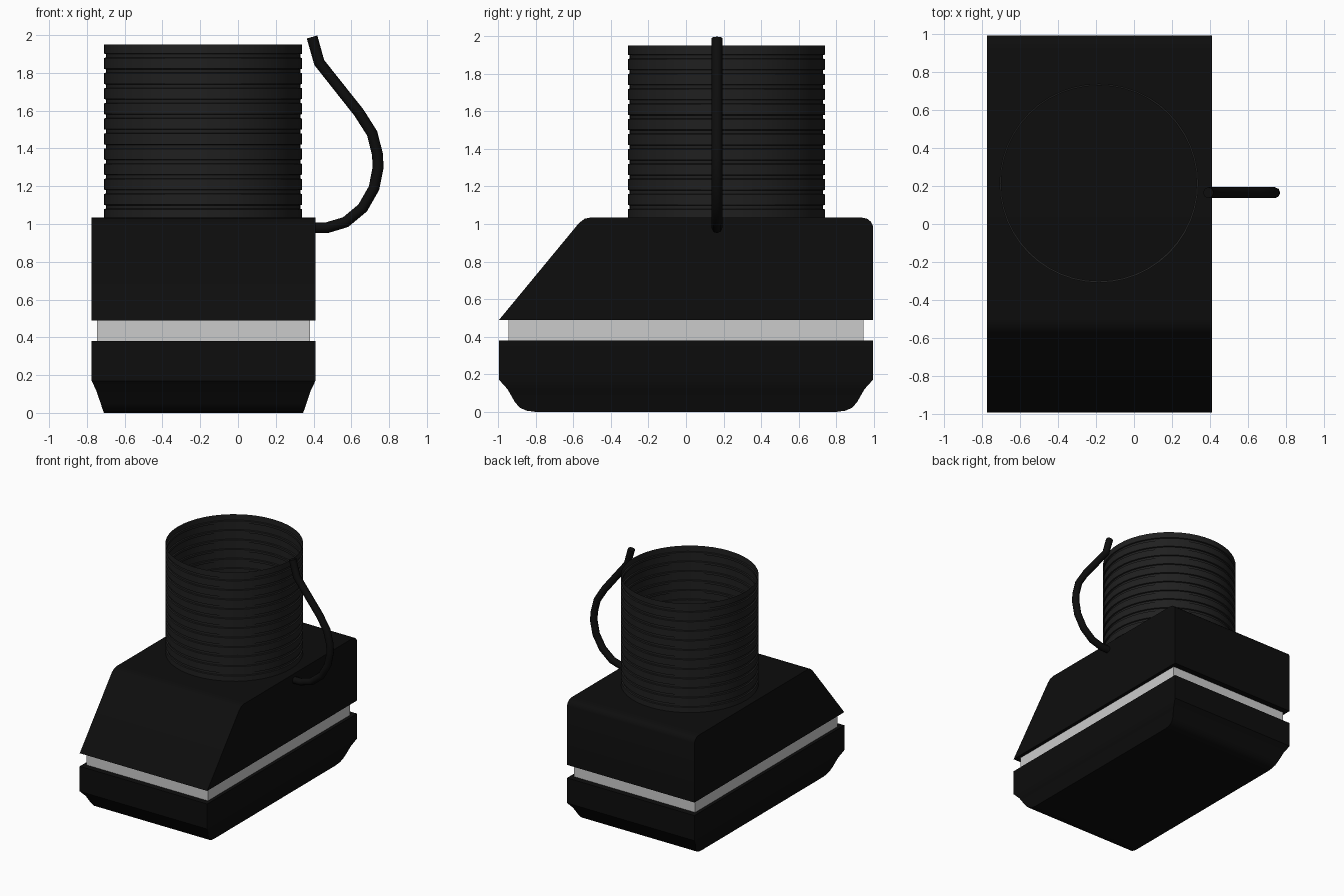
import bpy, bmesh, math

if "Cube" in bpy.data.objects:
    bpy.data.objects.remove(bpy.data.objects["Cube"])

X0, X1, Y0, Y1 = -0.775, 0.41, -0.995, 0.995


def material(name, v):
    m = bpy.data.materials.new(name)
    m.diffuse_color = (v, v, v, 1)
    m.use_nodes = True
    m.node_tree.nodes["Principled BSDF"].inputs["Base Color"].default_value = m.diffuse_color
    return m


def finish(name, bm, mat=None, angle=30, recalc=True):
    if recalc:
        bmesh.ops.recalc_face_normals(bm, faces=bm.faces)
    me = bpy.data.meshes.new(name)
    bm.to_mesh(me)
    bm.free()
    ob = bpy.data.objects.new(name, me)
    bpy.context.collection.objects.link(ob)
    if mat:
        me.materials.append(mat)
    bpy.ops.object.select_all(action='DESELECT')
    ob.select_set(True)
    bpy.context.view_layer.objects.active = ob
    bpy.ops.object.shade_smooth_by_angle(angle=math.radians(angle))
    return ob


def bridge(bm, rings):
    for a, b in zip(rings, rings[1:]):
        n = len(a)
        for i in range(n):
            j = (i + 1) % n
            bm.faces.new((a[i], a[j], b[j], b[i]))


def rect_loft(name, levels, mat=None):
    """Stack of rectangles: (z, x inset, y inset), capped at both ends."""
    bm = bmesh.new()
    rings = []
    for z, ix, iy in levels:
        xa, xb, ya, yb = X0 + ix, X1 - ix, Y0 + iy, Y1 - iy
        rings.append([bm.verts.new((x, y, z)) for x, y in
                      ((xa, ya), (xb, ya), (xb, yb), (xa, yb))])
    bridge(bm, rings)
    bm.faces.new(rings[0])
    bm.faces.new(rings[-1])
    return finish(name, bm, mat)


black = material("black_plastic", 0.004)
rubber = material("hose_rubber", 0.014)

# Base with tapered, rounded foot
rect_loft("base", [(0, .065, .19), (.006, .063, .145), (.022, .057, .11), (.05, .048, .085),
                   (.12, .024, .045), (.17, 0, 0), (.38, 0, 0)], black)

# Recessed grey band
rect_loft("band", [(.375, .028, .05), (.495, .028, .05)])

# Housing: side profile (y, z) extruded along x
profile = [(Y0, .49), (Y1, .49), (Y1, .99), (.985, 1.012), (.965, 1.028), (.93, 1.035),
           (-.505, 1.035), (-.54, 1.028), (-.57, 1.005)]
bm = bmesh.new()
ends = [[bm.verts.new((x, y, z)) for y, z in profile] for x in (X0, X1)]
bridge(bm, ends)
for e in ends:
    bm.faces.new(e)
finish("housing", bm, black)

# Ribbed open hose: revolved profile with narrow grooves
R, DEPTH, BOTTOM, TOP, SIDES, GROOVES = 0.525, 0.01, 1.03, 1.95, 48, 11
path = [(R, BOTTOM)]
pitch = (TOP - BOTTOM) / (GROOVES + 0.5)
for k in range(GROOVES):
    z = BOTTOM + pitch * (k + 0.75)
    path += [(R, z - .012), (R - DEPTH, z - .009), (R - DEPTH, z + .009), (R, z + .012)]
path.append((R, TOP))
bm = bmesh.new()
rings = [[bm.verts.new((-0.185 + r * math.cos(i * math.tau / SIDES),
                        0.215 + r * math.sin(i * math.tau / SIDES), z))
          for i in range(SIDES)] for r, z in path]
bridge(bm, rings)
finish("hose", bm, rubber, recalc=False)

# Cable looping up from the housing side
pts = [(.38, .98), (.47, .98), (.57, 1.01), (.66, 1.085), (.72, 1.19), (.742, 1.3),
       (.738, 1.37), (.71, 1.48), (.64, 1.59), (.43, 1.855), (.392, 1.99)]
cu = bpy.data.curves.new("cable", 'CURVE')
cu.dimensions = '3D'
cu.bevel_depth = 0.029
cu.bevel_resolution = 2
cu.use_fill_caps = True
sp = cu.splines.new('POLY')
sp.points.add(len(pts) - 1)
for p, (x, z) in zip(sp.points, pts):
    p.co = (x, 0.165, z, 1)
cu.materials.append(black)
cable = bpy.data.objects.new("cable", cu)
bpy.context.collection.objects.link(cable)
